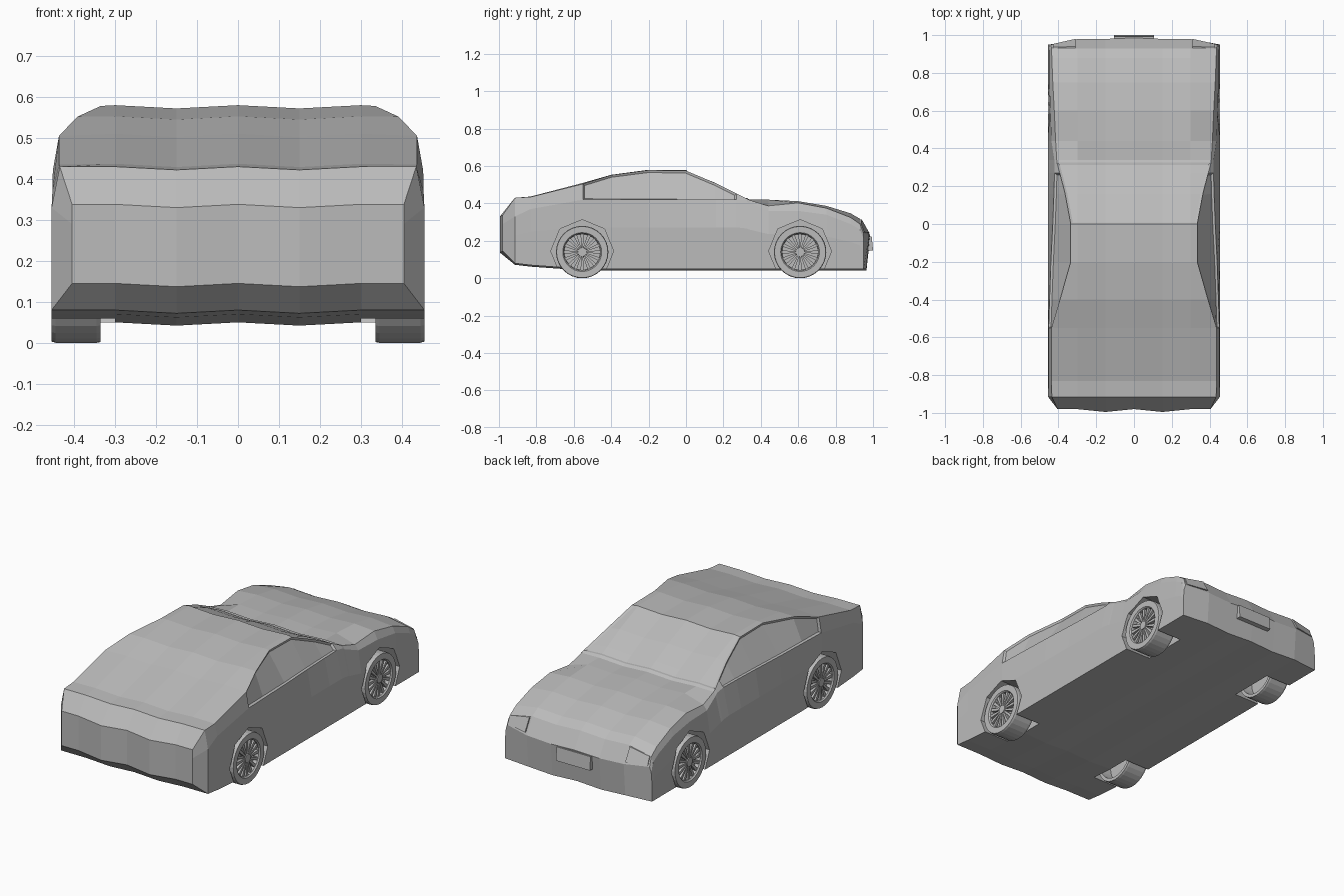
import bpy, bmesh, math
from mathutils import Matrix, Vector

if "Cube" in bpy.data.objects:
    bpy.data.objects.remove(bpy.data.objects["Cube"])

paint = bpy.data.materials.new("plain grey")
paint.diffuse_color = (0.5, 0.5, 0.5, 1)
paint.use_nodes = True
paint.node_tree.nodes["Principled BSDF"].inputs["Base Color"].default_value = paint.diffuse_color


def make_object(name, bm, recalc=True):
    if recalc:
        bmesh.ops.recalc_face_normals(bm, faces=bm.faces)
    me = bpy.data.meshes.new(name)
    bm.to_mesh(me)
    bm.free()
    me.materials.append(paint)
    ob = bpy.data.objects.new(name, me)
    bpy.context.collection.objects.link(ob)
    return ob


def box(bm, size, matrix):
    bmesh.ops.create_cube(bm, size=1, matrix=matrix @ Matrix.Diagonal((*size, 1)))


# Body stations: y, top z, roof edge x z, belt x z, side x, bottom z
stations = [
    (-0.980, 0.338, 0.405, 0.338, 0.405, 0.29, 0.405, 0.145),
    (-0.915, 0.430, 0.435, 0.430, 0.455, 0.33, 0.455, 0.080),
    (-0.830, 0.437, 0.437, 0.435, 0.453, 0.37, 0.455, 0.070),
    (-0.550, 0.510, 0.437, 0.505, 0.452, 0.42, 0.455, 0.050),
    (-0.400, 0.553, 0.392, 0.552, 0.447, 0.42, 0.455, 0.050),
    (-0.200, 0.580, 0.335, 0.578, 0.440, 0.42, 0.455, 0.050),
    (0.000, 0.580, 0.335, 0.575, 0.430, 0.42, 0.455, 0.050),
    (0.160, 0.515, 0.365, 0.508, 0.424, 0.42, 0.455, 0.050),
    (0.270, 0.460, 0.393, 0.453, 0.421, 0.42, 0.455, 0.050),
    (0.325, 0.430, 0.408, 0.425, 0.420, 0.41, 0.455, 0.050),
    (0.340, 0.420, 0.409, 0.418, 0.422, 0.40, 0.455, 0.050),
    (0.440, 0.420, 0.415, 0.387, 0.437, 0.36, 0.455, 0.050),
    (0.600, 0.412, 0.422, 0.403, 0.443, 0.36, 0.455, 0.050),
    (0.750, 0.387, 0.430, 0.375, 0.447, 0.34, 0.455, 0.050),
    (0.880, 0.347, 0.435, 0.325, 0.447, 0.29, 0.455, 0.050),
    (0.930, 0.318, 0.437, 0.290, 0.448, 0.26, 0.455, 0.050),
    (0.950, 0.230, 0.440, 0.240, 0.450, 0.21, 0.455, 0.050),
]
bm = bmesh.new()
rings = []
for k, (y, zt, xe, ze, xb, zb, xs, bot) in enumerate(stations):
    w = 0.008
    rear, nose = k == 0, k == len(stations) - 1
    yw = y - 0.015 if rear else y                 # rear panel ripple
    yt = y + 0.035 if nose else y                 # bulging nose
    yl = y + 0.015 if nose else y
    half = [(0, yt, zt), (0.15, yw if rear else yt - 0.005 * nose, zt - w),
            (0.3, yt - 0.006 * nose, zt), (xe, y, ze), (xb, y, zb),
            (xs, y, 0.6 * zb + 0.4 * bot), (xs, y, bot),
            (0.3, yl, bot), (0.15, yw if rear else yl, bot - w), (0, yl, bot)]
    loop = half + [(-x, a, z) for x, a, z in reversed(half[1:-1])]
    rings.append([bm.verts.new(p) for p in loop])
N = 18
side_windows, windshield = ([], []), []
for k in range(len(rings) - 1):
    a, b = rings[k], rings[k + 1]
    for i in range(N):
        j = (i + 1) % N
        f = bm.faces.new((a[i], a[j], b[j], b[i]))
        if 3 <= k <= 7 and i in (3, 14):
            side_windows[i == 14].append(f)
        if 6 <= k <= 8 and i in (0, 1, 2, 15, 16, 17):
            windshield.append(f)
# End panels in strips so that they follow the ripple
for r in (rings[0], rings[-1]):
    for ids in ((0, 1, 8, 9), (1, 2, 7, 8), (2, 3, 4, 5, 6, 7)):
        bm.faces.new([r[i] for i in ids])
        bm.faces.new([r[(N - i) % N] for i in reversed(ids)])
bmesh.ops.recalc_face_normals(bm, faces=bm.faces)
# Recessed glass
for faces, t, d in ((side_windows[0], 0.009, -0.01), (side_windows[1], 0.009, -0.01),
                    (windshield, 0.012, -0.006)):
    bmesh.ops.inset_region(bm, faces=faces, thickness=t, depth=d, use_even_offset=True)
body = make_object("car_body", bm, False)

# Octagonal wheel wells cut out of the body
axles = (-0.555, 0.61)
bm = bmesh.new()
for y in axles:
    for s in (-1, 1):
        m = Matrix.Translation((s * 0.41, y, 0.145)) @ Matrix.Rotation(math.pi / 2, 4, 'Y')
        bmesh.ops.create_cone(bm, cap_ends=True, segments=8, radius1=0.168,
                              radius2=0.168, depth=0.22, matrix=m)
cutter = make_object("wheel_well_cutter", bm)
cutter.hide_render = True
mod = body.modifiers.new("wheel_wells", 'BOOLEAN')
mod.operation, mod.solver, mod.object = 'DIFFERENCE', 'EXACT', cutter
bpy.context.view_layer.objects.active = body
bpy.ops.object.modifier_apply(modifier=mod.name)
bpy.data.objects.remove(cutter)


# Wheels: turned tyre and rim, spokes and hub
def wheel(name, side, y):
    bm = bmesh.new()
    prof = [(0.40, 0), (0.40, 0.115), (0.335, 0.120), (0.335, 0.138), (0.345, 0.14),
            (0.445, 0.14), (0.455, 0.137), (0.455, 0.104), (0.448, 0.098),
            (0.425, 0.096), (0.425, 0)]
    vs = [bm.verts.new((x, 0, r)) for x, r in prof]
    es = [bm.edges.new(p) for p in zip(vs, vs[1:])]
    bmesh.ops.spin(bm, geom=vs + es, cent=(0, 0, 0), axis=(1, 0, 0),
                   angle=math.tau, steps=32, use_duplicate=False)
    bmesh.ops.remove_doubles(bm, verts=bm.verts, dist=0.0002)
    for i in range(16):
        rot = Matrix.Rotation(math.tau * i / 16, 4, 'X')
        before = set(bm.verts)
        box(bm, (0.018, 0.018, 0.076), rot @ Matrix.Translation((0.437, 0, 0.060)))
        for v in set(bm.verts) - before:          # taper towards the hub
            p = rot.inverted() @ v.co
            if p.z < 0.06:
                p.y *= 0.45
            v.co = rot @ p
    bmesh.ops.create_cone(bm, cap_ends=True, segments=16, radius1=0.027, radius2=0.024,
                          depth=0.026, matrix=Matrix.Translation((0.438, 0, 0))
                          @ Matrix.Rotation(math.pi / 2, 4, 'Y'))
    for v in bm.verts:
        v.co = Vector((v.co.x * side, v.co.y + y, v.co.z + 0.14))
    return make_object(name, bm)


for end, y in zip(("rear", "nose"), axles):
    for label, s in (("left", -1), ("right", 1)):
        wheel(f"{end}_{label}_wheel", s, y)

# Blank plate on the nose
bm = bmesh.new()
box(bm, (0.21, 0.025, 0.075), Matrix.Translation((0, 0.984, 0.185)) @ Matrix.Rotation(0.1, 4, 'X'))
make_object("nose_plate", bm)

# Headlights at the nose corners
bm = bmesh.new()
for s in (-1, 1):
    vs = [bm.verts.new((s * x, y, z)) for x, y, z in
          ((0.31, 0.940, 0.314), (0.43, 0.936, 0.291), (0.43, 0.953, 0.247), (0.31, 0.980, 0.243))]
    f = bm.faces.new(vs if s < 0 else vs[::-1])
    ret = bmesh.ops.extrude_face_region(bm, geom=[f])
    for v in ret["geom"]:
        if isinstance(v, bmesh.types.BMVert):
            v.co.y -= 0.009
make_object("headlights", bm)
